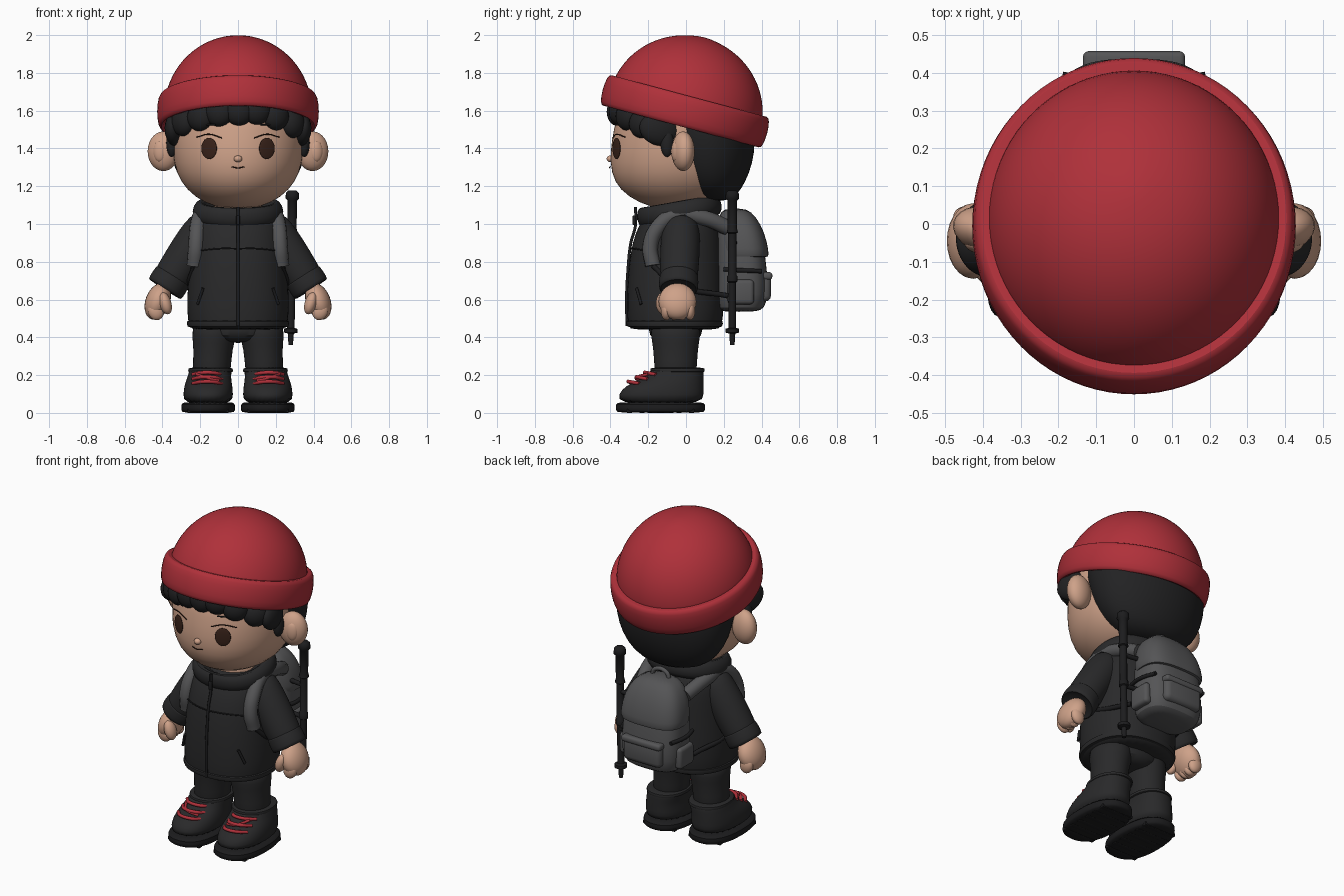
import bpy, bmesh
from math import sin, cos, pi, radians
from mathutils import Vector, Matrix

cube = bpy.data.objects.get("Cube")
if cube:
    bpy.data.objects.remove(cube)


def material(name, *rgb):
    m = bpy.data.materials.new(name)
    m.use_nodes = True
    m.diffuse_color = (*rgb, 1)
    m.node_tree.nodes["Principled BSDF"].inputs["Base Color"].default_value = (*rgb, 1)
    return m


RED = material("red knit", .43, .03, .042)
SKIN = material("skin", .62, .36, .25)
HAIR = material("black hair", .016, .016, .017)
CLOTH = material("black cloth", .022, .022, .023)
DARK = material("dark trim", .012, .012, .013)
GREY = material("grey canvas", .09, .09, .093)
BROWN = material("eye brown", .04, .016, .01)


def finish(name, bm, mat, matrix=None, subdiv=0):
    bmesh.ops.recalc_face_normals(bm, faces=bm.faces)
    me = bpy.data.meshes.new(name)
    bm.to_mesh(me)
    bm.free()
    me.materials.append(mat)
    ob = bpy.data.objects.new(name, me)
    bpy.context.collection.objects.link(ob)
    if matrix:
        ob.matrix_world = matrix
    bpy.ops.object.select_all(action='DESELECT')
    ob.select_set(True)
    bpy.context.view_layer.objects.active = ob
    bpy.ops.object.shade_smooth_by_angle(angle=radians(50))
    if subdiv:
        ob.modifiers.new("round", 'SUBSURF').levels = subdiv
        ob.modifiers["round"].render_levels = subdiv
    return ob


def loft(name, rings, mat, power=2, matrix=None, subdiv=1, n=28):
    """Stack of superellipse rings: (z, centre x, centre y, half width, half depth)."""
    bm = bmesh.new()
    loops = []
    for z, cx, cy, rx, ry in rings:
        loop = []
        for i in range(n):
            c, s = cos(2 * pi * i / n), sin(2 * pi * i / n)
            k = (abs(c) ** power + abs(s) ** power) ** (-1 / power)
            loop.append(bm.verts.new((cx + rx * c * k, cy + ry * s * k, z)))
        loops.append(loop)
    for a, b in zip(loops, loops[1:]):
        for i in range(n):
            j = (i + 1) % n
            bm.faces.new((a[i], a[j], b[j], b[i]))
    bm.faces.new(loops[0])
    bm.faces.new(loops[-1])
    return finish(name, bm, mat, matrix, subdiv)


def turned(name, profile, mat, matrix=None, subdiv=1, n=28):
    """Round part from (z, radius) pairs."""
    return loft(name, [(z, 0, 0, r, r) for z, r in profile], mat, 2, matrix, subdiv, n)


def ball(name, at, size, mat, yaw=0, tilt=0, roll=0):
    bm = bmesh.new()
    bmesh.ops.create_uvsphere(bm, u_segments=24, v_segments=14, radius=1)
    m = (Matrix.Translation(at) @ Matrix.Rotation(yaw, 4, 'Z') @ Matrix.Rotation(tilt, 4, 'X')
         @ Matrix.Rotation(roll, 4, 'Y') @ Matrix.Diagonal((*size, 1)))
    return finish(name, bm, mat, m)


def box(name, at, size, mat, bevel=.03):
    bm = bmesh.new()
    bmesh.ops.create_cube(bm, size=1)
    bmesh.ops.scale(bm, vec=size, verts=bm.verts)
    bmesh.ops.bevel(bm, geom=bm.edges[:], offset=bevel, segments=3, affect='EDGES', profile=.5)
    return finish(name, bm, mat, Matrix.Translation(at))


def cord(name, points, radius, mat, cyclic=False):
    cu = bpy.data.curves.new(name, 'CURVE')
    cu.dimensions = '3D'
    cu.bevel_depth, cu.bevel_resolution, cu.resolution_u = radius, 3, 6
    cu.use_fill_caps = True
    sp = cu.splines.new('BEZIER')
    sp.bezier_points.add(len(points) - 1)
    for bp, p in zip(sp.bezier_points, points):
        bp.co = p
        bp.handle_left_type = bp.handle_right_type = 'AUTO'
    sp.use_cyclic_u = cyclic
    cu.materials.append(mat)
    ob = bpy.data.objects.new(name, cu)
    bpy.context.collection.objects.link(ob)
    return ob


def aim(p0, p1):
    d = Vector(p1) - Vector(p0)
    return Matrix.Translation(p0) @ d.to_track_quat('Z', 'Y').to_matrix().to_4x4()


# Head, neck and hair
loft("head", [(1.08, 0, -.05, .07, .09), (1.11, 0, -.05, .18, .2), (1.18, 0, -.05, .275, .305),
              (1.27, 0, -.05, .33, .35), (1.38, 0, -.05, .35, .355), (1.5, 0, -.04, .355, .345),
              (1.62, 0, -.03, .34, .33), (1.7, 0, 0, .2, .2)], SKIN)
turned("neck", [(1.0, .15), (1.14, .15)], SKIN, Matrix.Translation((0, -.02, 0)))
loft("back_hair", [(1.12, 0, .14, .1, .07), (1.15, 0, .14, .22, .13), (1.22, 0, .13, .3, .185),
                   (1.32, 0, .12, .35, .235), (1.44, 0, .11, .375, .26), (1.56, 0, .09, .38, .27),
                   (1.65, 0, .08, .3, .25)], HAIR)
fringe = [(-.29, 1.54), (-.2, 1.565), (-.1, 1.59), (.005, 1.595), (.1, 1.6), (.2, 1.57), (.29, 1.53)]
for i, (x, z) in enumerate(fringe):
    y = -.04 - .345 * (1 - (x / .37) ** 2) ** .5
    ball("fringe_lock_%d" % i, (x, y + .02, z), (.075, .055, .075), HAIR, yaw=x * 3, roll=.3)

# Knit hat, tilted back
hat = Matrix.Translation((0, -.005, 1.598)) @ Matrix.Rotation(radians(-15), 4, 'X') @ Matrix.Diagonal((.95, 1, 1, 1))
turned("hat_band", [(-.03, .38), (-.08, .405), (-.088, .43), (-.075, .447), (0, .455), (.07, .446),
                    (.087, .43), (.075, .39)], RED, hat, n=40)
dome = [(.402 * sin(a * pi / 20), .415 * cos(a * pi / 20)) for a in range(10)]
turned("hat_dome", dome + [(.403, .02)], RED, hat, n=40)

# Face
ball("nose", (0, -.4, 1.345), (.022, .02, .018), SKIN)
cord("mouth", [(-.035, -.401, 1.303), (0, -.406, 1.297), (.035, -.401, 1.303)], .003, BROWN)
for s, side in ((1, "left"), (-1, "right")):
    ball(side + "_eye", (s * .153, -.368, 1.4), (.046, .008, .056), BROWN, yaw=s * radians(26))
    cord(side + "_eyelid", [(s * .085, -.388, 1.455), (s * .15, -.368, 1.475), (s * .22, -.323, 1.46)], .003, BROWN)
    cord(side + "_eyebrow", [(s * .12, -.376, 1.525), (s * .17, -.355, 1.525)], .004, HAIR)
    ball(side + "_ear", (s * .395, -.015, 1.385), (.085, .06, .105), SKIN, yaw=s * .25)
    ball(side + "_ear_hollow", (s * .415, -.057, 1.385), (.035, .02, .055), SKIN, yaw=s * .3)
    ball(side + "_temple_hair", (s * .335, -.14, 1.5), (.05, .11, .085), HAIR, tilt=-.25, yaw=s * .2)
    ball(side + "_sideburn", (s * .35, -.1, 1.43), (.03, .035, .075), HAIR)

# Jacket
loft("jacket", [(.44, 0, -.06, .24, .23), (.45, 0, -.06, .262, .248), (.55, 0, -.055, .272, .258),
                (.7, 0, -.055, .265, .256), (.85, 0, -.05, .252, .245), (.95, 0, -.04, .243, .23),
                (1.03, 0, -.03, .225, .2), (1.08, 0, -.02, .17, .16)], CLOTH, 2.3)
loft("jacket_hem", [(.455, 0, -.06, .25, .235), (.45, 0, -.06, .27, .253), (.49, 0, -.06, .276, .261),
                    (.495, 0, -.06, .25, .235)], CLOTH, 2.3)
collar = Matrix.Translation((0, -.035, 1.065)) @ Matrix.Rotation(radians(10), 4, 'X')
loft("collar", [(-.07, 0, 0, .21, .2), (-.03, 0, 0, .245, .228), (.03, 0, 0, .24, .228),
                (.06, 0, 0, .21, .205), (.055, 0, 0, .18, .18), (0, 0, 0, .16, .16)], CLOTH, 2.2, collar)
cord("zip", [(0, -.312, .46), (0, -.315, .6), (0, -.308, .75), (0, -.292, .9), (0, -.268, .99),
             (0, -.267, 1.09)], .008, DARK)
box("zip_pull", (0, -.275, 1.02), (.02, .016, .05), DARK, .005)
cord("chest_seam", [(-.2, -.215, .86), (-.1, -.276, .87), (0, -.292, .87), (.1, -.276, .87), (.2, -.215, .86)], .004, DARK)

# Sleeves, hands, legs and boots
for s, side in ((1, "left"), (-1, "right")):
    arm = aim((s * .155, -.025, 1.02), (s * .388, -.04, .655))
    turned(side + "_sleeve", [(0, .07), (.03, .095), (.12, .105), (.25, .105), (.4, .098), (.425, .085)], CLOTH, arm)
    turned(side + "_cuff", [(.34, .09), (.345, .104), (.425, .106), (.438, .098), (.42, .07)], CLOTH, arm)
    ball(side + "_hand", (s * .425, -.045, .59), (.065, .1, .1), SKIN, roll=-s * .35)
    ball(side + "_thumb", (s * .385, -.12, .58), (.032, .04, .06), SKIN, roll=s * .3)
    for i in range(4):
        ball("%s_finger_%d" % (side, i), (s * .435, -.105 + .042 * i, .54), (.042, .028, .05), SKIN, roll=s * .3)
    cord(side + "_pocket_slit", [(s * .185, -.262, .66), (s * .215, -.238, .575)], .008, DARK)

    loft(side + "_leg", [(.18, s * .14, -.055, .09, .105), (.22, s * .14, -.055, .102, .112),
                         (.34, s * .132, -.055, .102, .118), (.4, s * .127, -.055, .118, .13),
                         (.5, s * .12, -.055, .12, .14)], CLOTH)
    loft(side + "_sole", [(0, s * .158, -.135, .135, .228), (.008, s * .158, -.135, .143, .236),
                          (.05, s * .158, -.135, .143, .238), (.058, s * .158, -.135, .13, .225)], DARK, 2.5)
    for i in range(6):
        box("%s_tread_%d" % (side, i), (s * .158, -.3 + .066 * i, .01), (.22, .03, .02), DARK, .004)
    loft(side + "_boot", [(.045, s * .158, -.135, .13, .225), (.1, s * .158, -.133, .132, .226),
                          (.14, s * .157, -.115, .128, .208), (.17, s * .155, -.085, .12, .178),
                          (.2, s * .15, -.055, .114, .148), (.235, s * .145, -.045, .112, .138),
                          (.24, s * .145, -.045, .1, .12)], CLOTH, 2.3)
    loft(side + "_boot_collar", [(.212, s * .145, -.045, .105, .13), (.215, s * .145, -.045, .12, .146),
                                 (.238, s * .145, -.045, .12, .146), (.24, s * .145, -.045, .1, .125)], CLOTH, 2.2)
    for i in range(3):
        z, y = .155 + .024 * i, -.297 + .044 * i
        cord("%s_lace_%d" % (side, i), [(s * .085, y + .045, z - .004), (s * .12, y, z + .008),
                                        (s * .19, y - .002, z + .01), (s * .24, y + .05, z)], .01, RED)
    cord(side + "_lace_cross", [(s * .1, -.25, .17), (s * .17, -.262, .188), (s * .22, -.2, .205)], .008, RED)

    # Backpack shoulder strap
    cord(side + "_strap", [(s * .15, .22, .98), (s * .185, .1, 1.03), (s * .2, -.06, 1.045), (s * .215, -.15, .98),
                           (s * .222, -.19, .88), (s * .23, -.175, .78)], .042, GREY)
    cord(side + "_lower_strap", [(s * .23, -.175, .78), (s * .26, -.06, .68), (s * .2, .22, .62)], .014, DARK)
loft("hips", [(.37, 0, -.055, .08, .09), (.4, 0, -.055, .2, .14), (.5, 0, -.055, .23, .16)], CLOTH)

# Backpack
loft("backpack", [(.535, 0, .28, .14, .09), (.55, 0, .29, .175, .125), (.62, 0, .295, .195, .14),
                  (.75, 0, .295, .195, .135), (.9, 0, .285, .185, .125), (1.0, 0, .27, .165, .11),
                  (1.06, 0, .26, .12, .08)], GREY, 3.2)
loft("backpack_flap", [(.83, 0, .31, .17, .1), (.82, 0, .31, .2, .128), (.86, 0, .305, .203, .133),
                       (.96, 0, .29, .19, .125), (1.04, 0, .27, .15, .1), (1.085, 0, .26, .09, .06)], GREY, 3)
box("backpack_pocket", (0, .415, .665), (.26, .07, .15), GREY, .03)
box("pocket_lid", (0, .425, .725), (.27, .064, .04), GREY, .015)
cord("backpack_handle", [(-.06, .25, 1.06), (-.04, .25, 1.105), (.04, .25, 1.105), (.06, .25, 1.06)], .013, GREY)
for s, side in ((1, "left"), (-1, "right")):
    cord(side + "_side_strap", [(s * .185, .2, .76), (s * .2, .29, .755), (s * .175, .4, .75)], .012, DARK)
    box(side + "_side_pocket", (s * .19, .29, .64), (.05, .14, .13), GREY, .02)

# Trekking pole on the model's left
pole = [(.36, .012), (.42, .016), (.425, .036), (.445, .036), (.45, .02), (.69, .02), (.695, .027), (.725, .027),
        (.73, .022), (.95, .022), (.955, .03), (.98, .024), (1.125, .026), (1.135, .036), (1.165, .034), (1.178, .02)]
lean = Matrix.Translation((.275, .245, 0)) @ Matrix.Shear('XY', 4, (.022, 0))
turned("trekking_pole", pole, DARK, lean, 0, 16)
for z in (.7, .9):
    cord("pole_loop", [(.17, .26, z), (.25, .25, z), (.29, .245, z)], .014, DARK)
